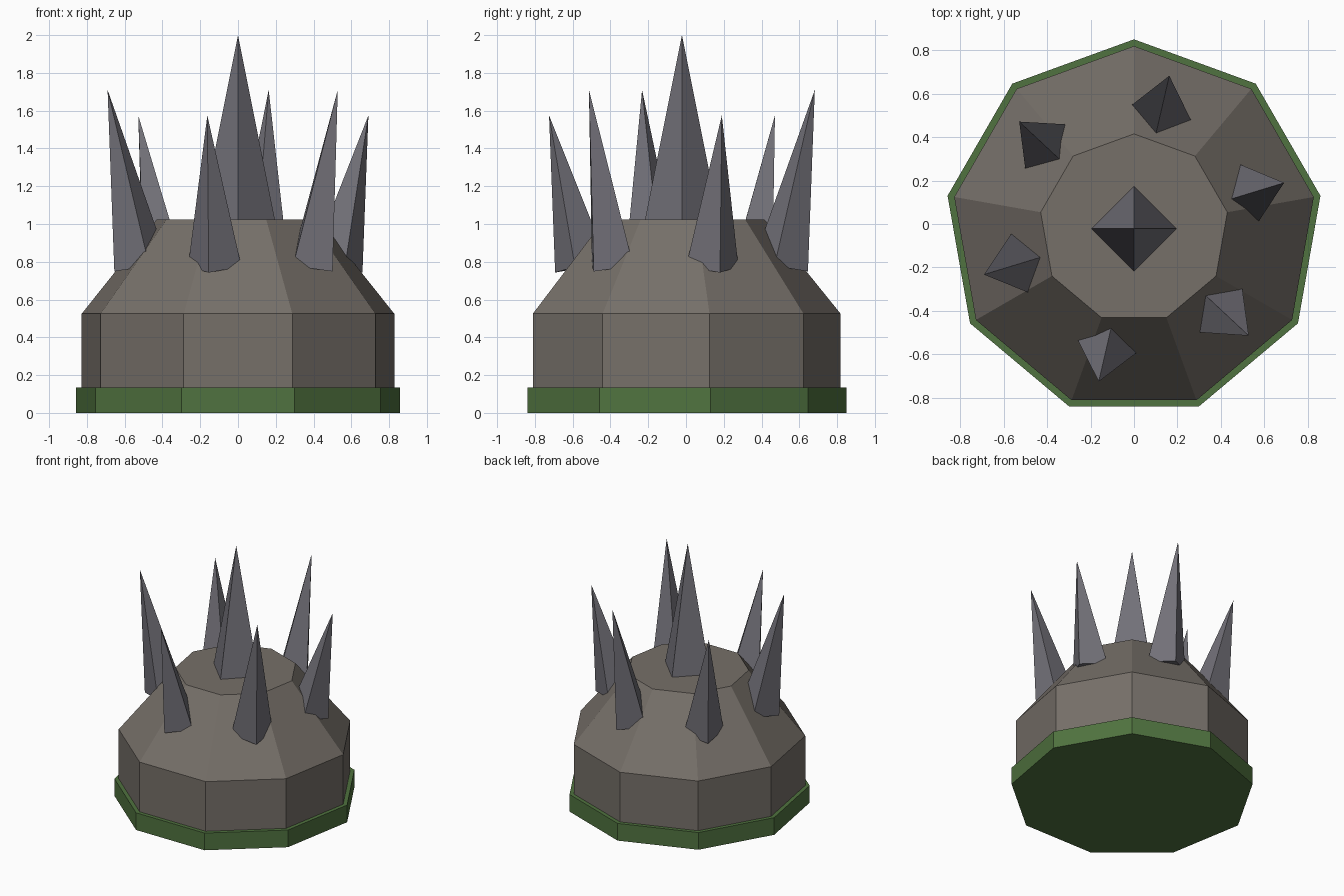
import bpy
from math import sin, cos, radians

if "Cube" in bpy.data.objects:
    bpy.data.objects.remove(bpy.data.objects["Cube"])

CY = -0.0215  # centre of the nine-sided plan


def material(name, rgb):
    m = bpy.data.materials.new(name)
    m.diffuse_color = (*rgb, 1)
    m.use_nodes = True
    m.node_tree.nodes["Principled BSDF"].inputs["Base Color"].default_value = m.diffuse_color
    return m


MOSS = material("moss", (0.08, 0.17, 0.05))
ROCK = material("rock", (0.18, 0.16, 0.14))
SPIKE = material("spike", (0.17, 0.165, 0.19))


def cone(name, sides, r1, r2, depth, loc, mat, rot=(0, 0, 0)):
    bpy.ops.mesh.primitive_cone_add(vertices=sides, radius1=r1, radius2=r2,
                                    depth=depth, location=loc, rotation=rot)
    ob = bpy.context.object
    ob.name = name
    ob.data.materials.append(mat)
    return ob


def frustum(name, r1, r2, z0, z1, mat, sides=9):
    return cone(name, sides, r1, r2, z1 - z0, (0, CY, (z0 + z1) / 2), mat)


# Mossy base slab
frustum("base_slab", 0.871, 0.871, 0, 0.135, MOSS)

# Rock body: straight wall, then a sloped shoulder extruded from its top
body = frustum("rock_body", 0.84, 0.84, 0.135, 0.525, ROCK)
import bmesh
bm = bmesh.new()
bm.from_mesh(body.data)
top = max(bm.faces, key=lambda f: f.calc_center_median().z)
cap = bmesh.ops.extrude_discrete_faces(bm, faces=[top])["faces"][0]
for v in cap.verts:
    v.co.x *= 0.436 / 0.84
    v.co.y *= 0.436 / 0.84
    v.co.z += 0.5
bm.to_mesh(body.data)
bm.free()

# Central spike
frustum("centre_spike", 0.195, 0, 1.025, 2.0, SPIKE, sides=4)

# Ring of six outward-leaning spikes, alternating short and tall
for i in range(6):
    a = radians(17 + 60 * i)
    tip_z, length, radius, tilt = ((1.575, 0.82, 0.145, radians(12.3)) if i % 2 == 0
                                   else (1.71, 0.95, 0.15, radians(11.2)))
    r = 0.722 - sin(tilt) * length / 2
    z = tip_z - cos(tilt) * length / 2
    cone(f"outer_spike_{i + 1}", 4, radius, 0, length,
         (r * cos(a), CY + r * sin(a), z), SPIKE, (0, tilt, a))
